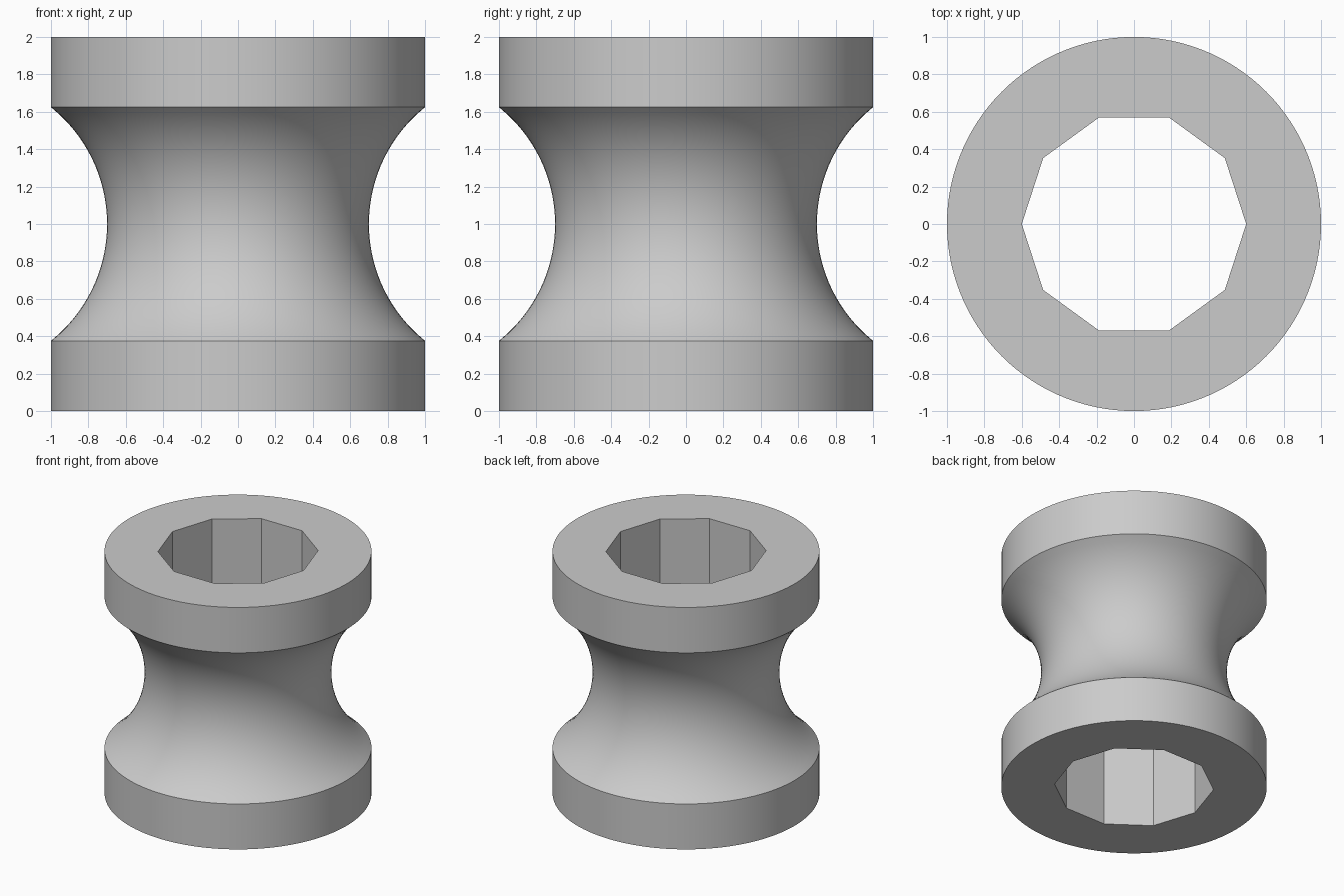
import bpy
import bmesh
from math import sin, cos, pi, sqrt, radians

default_cube = bpy.data.objects.get("Cube")
if default_cube:
    bpy.data.objects.remove(default_cube, do_unlink=True)

HEIGHT = 2.0
RADIUS = 1.0
HOLE_RADIUS, HOLE_SIDES = 0.6, 10
GROOVE_RADIUS, GROOVE_CENTRE = 0.8, 1.5
SEGMENTS, GROOVE_STEPS = 120, 32


def plain_material(name, value):
    mat = bpy.data.materials.new(name)
    mat.use_nodes = True
    colour = (value, value, value, 1)
    mat.diffuse_color = colour
    mat.node_tree.nodes["Principled BSDF"].inputs["Base Color"].default_value = colour
    return mat


def ring(bm, radius, z, sides):
    angles = [2 * pi * i / sides for i in range(sides)]
    return [bm.verts.new((radius * cos(a), radius * sin(a), z)) for a in angles]


def wall(bm, low, high):
    n = len(low)
    for i in range(n):
        j = (i + 1) % n
        bm.faces.new((low[i], low[j], high[j], high[i]))


def loop_edges(bm, verts):
    return [bm.edges.get((v, verts[i - 1])) for i, v in enumerate(verts)]


# Outer profile: straight rims with a circular-arc groove between them
half_groove = sqrt(GROOVE_RADIUS ** 2 - (GROOVE_CENTRE - RADIUS) ** 2)
profile = [(RADIUS, 0)]
for i in range(GROOVE_STEPS + 1):
    dz = half_groove * (2 * i / GROOVE_STEPS - 1)
    profile.append((GROOVE_CENTRE - sqrt(GROOVE_RADIUS ** 2 - dz ** 2), HEIGHT / 2 + dz))
profile.append((RADIUS, HEIGHT))

bm = bmesh.new()
outer = [ring(bm, r, z, SEGMENTS) for r, z in profile]
for low, high in zip(outer, outer[1:]):
    wall(bm, low, high)

# Ten-sided through hole
inner = [ring(bm, HOLE_RADIUS, z, HOLE_SIDES) for z in (0, HEIGHT)]
wall(bm, *inner)

# Flat end faces around the hole
for k in (0, -1):
    edges = loop_edges(bm, outer[k]) + loop_edges(bm, inner[k])
    bmesh.ops.triangle_fill(bm, use_beauty=True, edges=edges)
bmesh.ops.recalc_face_normals(bm, faces=bm.faces[:])

mesh = bpy.data.meshes.new("grooved_spool")
bm.to_mesh(mesh)
bm.free()
mesh.materials.append(plain_material("light grey", 0.6))
spool = bpy.data.objects.new("grooved_spool", mesh)
bpy.context.collection.objects.link(spool)

# Smooth round surfaces, crisp rims and hole corners
bpy.ops.object.select_all(action="DESELECT")
spool.select_set(True)
bpy.context.view_layer.objects.active = spool
bpy.ops.object.shade_smooth_by_angle(angle=radians(30))
